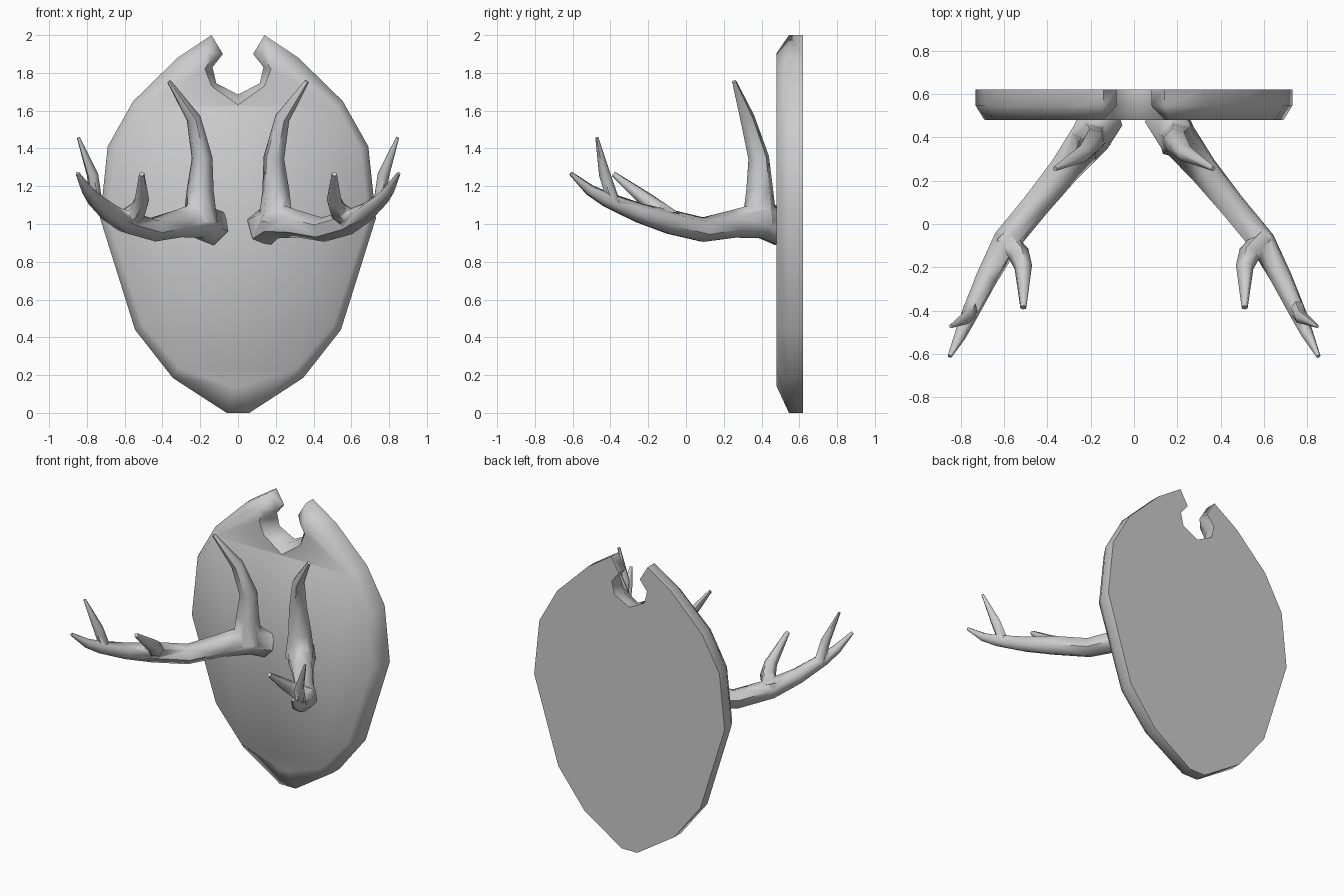
import bpy, bmesh, math
from mathutils import Vector

if "Cube" in bpy.data.objects:
    bpy.data.objects.remove(bpy.data.objects["Cube"])


def finish(name, bm, angle=60):
    bmesh.ops.recalc_face_normals(bm, faces=bm.faces)
    mesh = bpy.data.meshes.new(name)
    bm.to_mesh(mesh)
    bm.free()
    obj = bpy.data.objects.new(name, mesh)
    bpy.context.collection.objects.link(obj)
    bpy.ops.object.select_all(action='DESELECT')
    obj.select_set(True)
    bpy.context.view_layer.objects.active = obj
    bpy.ops.object.shade_smooth_by_angle(angle=math.radians(angle))
    return obj


def skin_rings(bm, rings):
    """Bridge vertex rings and cap both ends."""
    n = len(rings[0])
    for a, b in zip(rings, rings[1:]):
        for i in range(n):
            j = (i + 1) % n
            bm.faces.new((a[i], a[j], b[j], b[i]))
    bm.faces.new(rings[0])
    bm.faces.new(rings[-1])


# Shield plaque: half outlines for the rim and the bevelled front face
rim = [(0.06, 0.0), (0.345, 0.185), (0.545, 0.44), (0.73, 1.03), (0.69, 1.41),
       (0.555, 1.65), (0.32, 1.88), (0.14, 2.0), (0.08, 1.90), (0.135, 1.83),
       (0.115, 1.745), (0, 1.685)]
face = [(0.03, 0.14), (0.31, 0.235), (0.505, 0.465), (0.69, 1.03), (0.65, 1.395),
        (0.525, 1.62), (0.30, 1.83), (0.165, 1.905), (0.14, 1.88), (0.175, 1.82),
        (0.14, 1.73), (0, 1.63)]


def mirrored(half):
    return half + [(-x, z) for x, z in reversed(half[:-1])]


bm = bmesh.new()
skin_rings(bm, [[bm.verts.new((x, y, z)) for x, z in mirrored(half)]
                for half, y in ((rim, 0.62), (rim, 0.545), (face, 0.48))])
finish("plaque", bm)


# Antler branches: six-sided tapered tubes along (x, y, z, radius) paths
def branch(name, path, side, sides=6):
    pts = [Vector((side * x, y, z)) for x, y, z, r in path]
    bm = bmesh.new()
    rings = []
    u = None
    for i, p in enumerate(pts):
        t = (pts[min(i + 1, len(pts) - 1)] - pts[max(i - 1, 0)]).normalized()
        if u is None:
            u = t.orthogonal()
        u = (u - t * u.dot(t)).normalized()
        v = t.cross(u)
        r = path[i][3] * 1.05
        rings.append([bm.verts.new(p + r * (math.cos(k * math.tau / sides) * u
                                            + math.sin(k * math.tau / sides) * v))
                      for k in range(sides)])
    skin_rings(bm, rings)
    return finish(name, bm)


beam = [(0.14, 0.51, 0.985, 0.10), (0.20, 0.40, 1.02, 0.092), (0.32, 0.25, 1.00, 0.07),
        (0.45, 0.09, 0.97, 0.062), (0.59, -0.08, 1.01, 0.062), (0.68, -0.25, 1.06, 0.05),
        (0.76, -0.42, 1.13, 0.038), (0.80, -0.51, 1.18, 0.028), (0.85, -0.61, 1.268, 0.01)]
tines = {
    "brow_tine": [(0.20, 0.39, 1.01, 0.09), (0.20, 0.39, 1.18, 0.07), (0.19, 0.385, 1.35, 0.054),
                  (0.235, 0.325, 1.56, 0.038), (0.365, 0.255, 1.755, 0.011)],
    "middle_tine": [(0.60, -0.07, 1.02, 0.05), (0.53, -0.14, 1.07, 0.048),
                    (0.51, -0.20, 1.12, 0.04), (0.51, -0.385, 1.265, 0.014)],
    "outer_tine": [(0.75, -0.38, 1.11, 0.032), (0.77, -0.43, 1.26, 0.03),
                   (0.845, -0.472, 1.457, 0.008)],
}

for side, label in ((1, "right"), (-1, "left")):
    antler = branch(label + "_antler", beam, side)
    parts = [branch(n, p, side) for n, p in tines.items()]
    # Merge tines into the beam
    bpy.context.view_layer.objects.active = antler
    for part in parts:
        mod = antler.modifiers.new("join", 'BOOLEAN')
        mod.operation = 'UNION'
        mod.solver = 'EXACT'
        mod.object = part
        bpy.ops.object.modifier_move_to_index(modifier=mod.name, index=0)
        bpy.ops.object.modifier_apply(modifier=mod.name)
        bpy.data.objects.remove(part)
